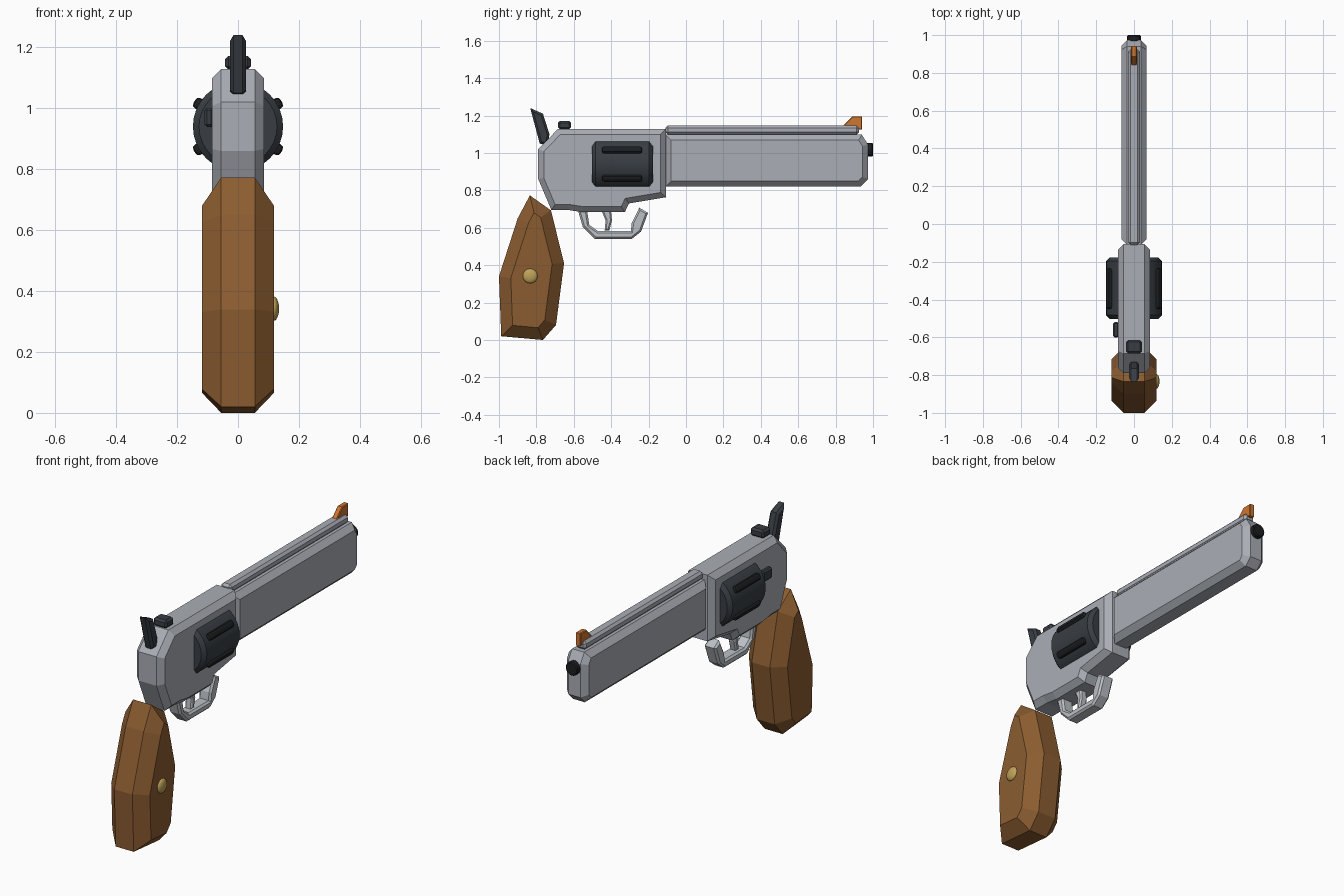
import bpy, bmesh, math
from mathutils import Vector, Matrix

if "Cube" in bpy.data.objects:
    bpy.data.objects.remove(bpy.data.objects["Cube"])


def mat(name, r, g, b):
    m = bpy.data.materials.new(name)
    m.diffuse_color = (r, g, b, 1)
    m.use_nodes = True
    m.node_tree.nodes["Principled BSDF"].inputs["Base Color"].default_value = m.diffuse_color
    return m


STEEL = mat("steel", 0.40, 0.42, 0.46)
LIGHT = mat("light steel", 0.50, 0.53, 0.56)
DARK = mat("dark gunmetal", 0.040, 0.048, 0.056)
BLACK = mat("black", 0.012, 0.013, 0.015)
WOOD = mat("brown wood", 0.26, 0.108, 0.030)
ORANGE = mat("orange", 0.62, 0.18, 0.03)
BRASS = mat("brass", 0.52, 0.36, 0.10)


def finish(name, bm, material):
    bmesh.ops.recalc_face_normals(bm, faces=bm.faces)
    me = bpy.data.meshes.new(name)
    bm.to_mesh(me)
    bm.free()
    me.materials.append(material)
    ob = bpy.data.objects.new(name, me)
    bpy.context.collection.objects.link(ob)
    return ob


def smooth(ob, angle=30):
    bpy.ops.object.select_all(action='DESELECT')
    ob.select_set(True)
    bpy.context.view_layer.objects.active = ob
    bpy.ops.object.shade_smooth_by_angle(angle=math.radians(angle))


def inset(pts, d):
    """Mitred inward offset of a clockwise (y, z) outline."""
    out = []
    for i, p in enumerate(pts):
        p = Vector(p)
        a = (p - Vector(pts[i - 1])).normalized()
        b = (Vector(pts[(i + 1) % len(pts)]) - p).normalized()
        na, nb = Vector((a.y, -a.x)), Vector((b.y, -b.x))
        out.append(p + (na + nb) * d / (1 + na.dot(nb)))
    return out


def plate(name, pts, half, c, material):
    """Side profile extruded along x, with chamfered side edges."""
    bm = bmesh.new()
    small = inset(pts, c)
    rings = []
    for x, ring in ((-half, small), (c - half, pts), (half - c, pts), (half, small)):
        rings.append([bm.verts.new((x, p[0], p[1])) for p in ring])
    n = len(pts)
    for r, s in zip(rings, rings[1:]):
        for i in range(n):
            j = (i + 1) % n
            bm.faces.new((r[i], r[j], s[j], s[i]))
    bm.faces.new(rings[0])
    bm.faces.new(rings[-1])
    return finish(name, bm, material)


def box(name, centre, size, bevel, material, roll=0, segments=1):
    bm = bmesh.new()
    bmesh.ops.create_cube(bm, size=1)
    bmesh.ops.scale(bm, vec=size, verts=bm.verts)
    bmesh.ops.bevel(bm, geom=bm.edges[:], offset=bevel, segments=segments,
                    profile=0.5, affect='EDGES')
    bmesh.ops.transform(bm, matrix=Matrix.Translation(centre) @ Matrix.Rotation(roll, 4, 'Y'),
                        verts=bm.verts)
    return finish(name, bm, material)


def drum(name, y0, y1, z, r, bevel, sides, material):
    """Cylinder along y with chamfered rims."""
    bm = bmesh.new()
    rings = []
    for y, rad in ((y0, r - bevel), (y0 + bevel, r), (y1 - bevel, r), (y1, r - bevel)):
        rings.append([bm.verts.new((rad * math.cos(2 * math.pi * i / sides), y,
                                    z + rad * math.sin(2 * math.pi * i / sides)))
                      for i in range(sides)])
    for a, b in zip(rings, rings[1:]):
        for i in range(sides):
            j = (i + 1) % sides
            bm.faces.new((a[i], a[j], b[j], b[i]))
    bm.faces.new(rings[0])
    bm.faces.new(rings[-1])
    ob = finish(name, bm, material)
    smooth(ob)
    return ob


# Frame and barrel
plate("frame", [(-0.79, 1.02), (-0.685, 1.128), (-0.107, 1.128), (-0.107, 0.763),
                (-0.305, 0.73), (-0.327, 0.683), (-0.552, 0.683), (-0.63, 0.695),
                (-0.72, 0.695), (-0.79, 0.86)], 0.085, 0.03, STEEL)
plate("barrel", [(-0.11, 1.098), (0.94, 1.098), (0.973, 1.045), (0.973, 0.86),
                 (0.935, 0.82), (-0.11, 0.82)], 0.067, 0.03, STEEL)
box("barrel_rib", (0, 0.407, 1.122), (0.064, 1.035, 0.048), 0.013, STEEL)
drum("muzzle", 0.95, 1.0, 1.017, 0.037, 0.005, 20, BLACK)

# Sights
plate("front_sight", [(0.84, 1.145), (0.888, 1.195), (0.942, 1.195),
                      (0.942, 1.125), (0.84, 1.125)], 0.015, 0.004, ORANGE)
box("rear_sight", (0, -0.65, 1.149), (0.084, 0.07, 0.046), 0.011, DARK)

# Cylinder with raised bars
drum("cylinder", -0.503, -0.177, 0.94, 0.148, 0.02, 32, DARK)
for i, deg in enumerate((30, 150, 210, 330)):
    a = math.radians(deg)
    box(f"cylinder_bar_{i + 1}",
        (0.146 * math.cos(a), -0.342, 0.94 + 0.146 * math.sin(a)),
        (0.038, 0.215, 0.038), 0.012, BLACK, roll=-a, segments=2)

# Release latch on the left side
box("release_latch", (-0.095, -0.56, 0.97), (0.03, 0.08, 0.062), 0.008, DARK)

# Hammer
plate("hammer", [(-0.833, 1.24), (-0.765, 1.21), (-0.73, 1.10), (-0.74, 1.04),
                 (-0.782, 1.05)], 0.027, 0.012, DARK)

# Trigger and guard
plate("trigger_guard", [(-0.58, 0.70), (-0.53, 0.70), (-0.517, 0.615), (-0.47, 0.582),
                        (-0.295, 0.582), (-0.29, 0.625), (-0.25, 0.707), (-0.203, 0.68),
                        (-0.24, 0.58), (-0.29, 0.54), (-0.487, 0.54), (-0.552, 0.605)],
      0.036, 0.010, LIGHT)
plate("trigger", [(-0.455, 0.70), (-0.402, 0.70), (-0.396, 0.64), (-0.41, 0.585),
                  (-0.435, 0.585), (-0.43, 0.64)], 0.022, 0.008, LIGHT)

# Grip with a screw on the right side
plate("grip", [(-0.835, 0.773), (-0.722, 0.693), (-0.652, 0.41), (-0.695, 0.08),
               (-0.765, 0.0), (-0.988, 0.02), (-1.0, 0.34), (-0.9, 0.65)],
      0.118, 0.063, WOOD)
bm = bmesh.new()
bmesh.ops.create_uvsphere(bm, u_segments=16, v_segments=10, radius=1)
bmesh.ops.rotate(bm, matrix=Matrix.Rotation(math.pi / 2, 3, 'Y'), verts=bm.verts)
bmesh.ops.scale(bm, vec=(0.018, 0.04, 0.04), verts=bm.verts)
bmesh.ops.translate(bm, vec=(0.117, -0.833, 0.342), verts=bm.verts)
smooth(finish("grip_screw", bm, BRASS), 40)
